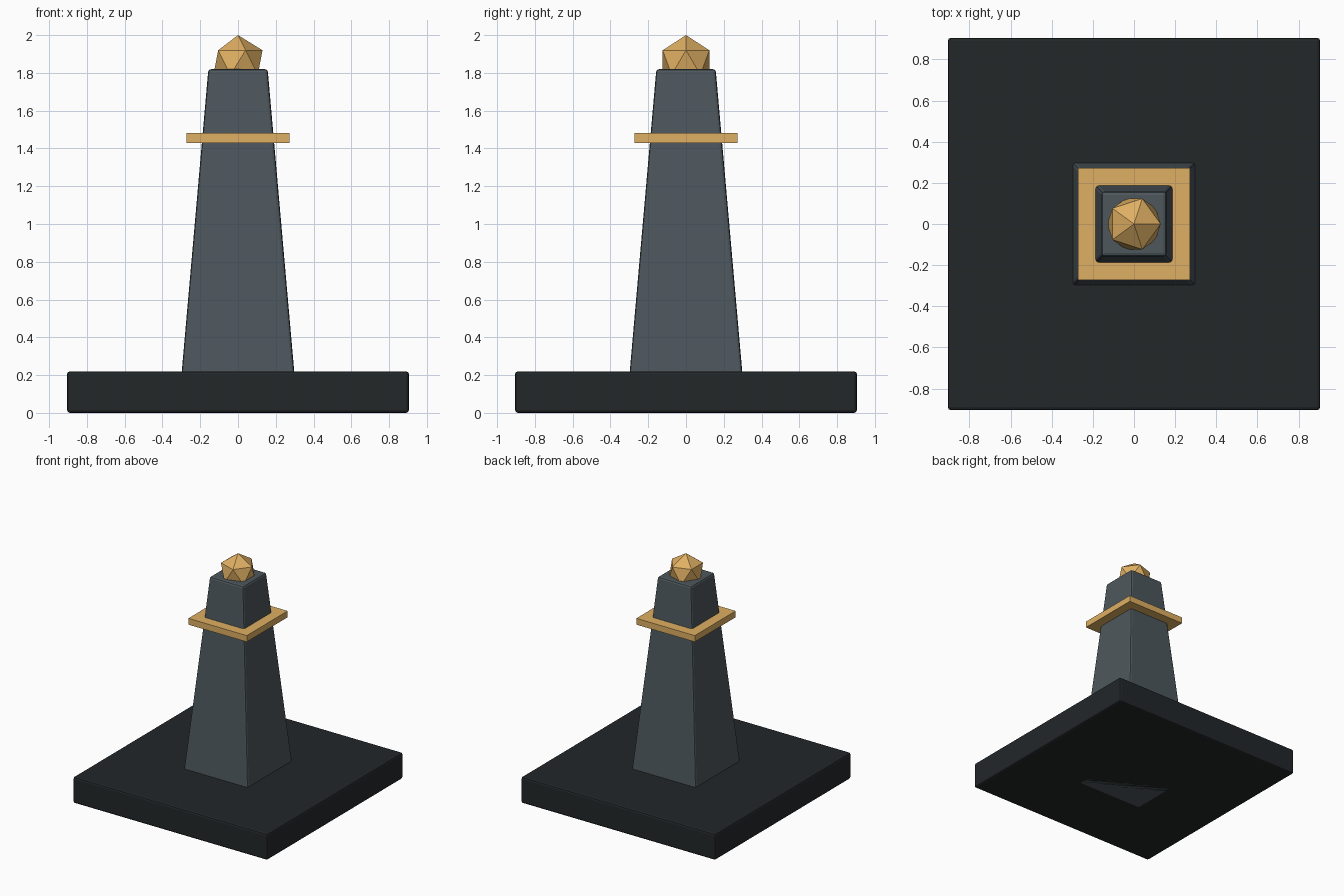
import bpy, bmesh

if "Cube" in bpy.data.objects:
    bpy.data.objects.remove(bpy.data.objects["Cube"])

def material(name, rgb):
    m = bpy.data.materials.new(name)
    m.diffuse_color = (*rgb, 1)
    m.use_nodes = True
    m.node_tree.nodes["Principled BSDF"].inputs["Base Color"].default_value = m.diffuse_color
    return m

dark = material("dark_stone", (0.016, 0.020, 0.022))
slate = material("slate", (0.075, 0.095, 0.108))
gold = material("gold", (0.74, 0.43, 0.125))

def block(name, bottom, top, z0, z1, mat, bevel=0):
    """Square block, optionally tapered, given by its half widths."""
    bm = bmesh.new()
    bmesh.ops.create_cube(bm, size=2)
    for v in bm.verts:
        half, z = (top, z1) if v.co.z > 0 else (bottom, z0)
        v.co = (v.co.x * half, v.co.y * half, z)
    mesh = bpy.data.meshes.new(name)
    bm.to_mesh(mesh)
    bm.free()
    ob = bpy.data.objects.new(name, mesh)
    bpy.context.collection.objects.link(ob)
    mesh.materials.append(mat)
    if bevel:
        mod = ob.modifiers.new("bevel", "BEVEL")
        mod.width = bevel
        mod.segments = 2
    return ob

# Plinth, tapered shaft running down through it, and flat collar
block("plinth", 0.905, 0.905, 0, 0.22, dark, 0.015)
block("tapered_shaft", 0.317, 0.157, 0, 1.82, slate, 0.015)
block("collar", 0.272, 0.272, 1.43, 1.483, gold)

# Faceted finial sunk into the shaft top
bpy.ops.mesh.primitive_ico_sphere_add(subdivisions=1, radius=0.145, location=(0, 0, 1.855))
finial = bpy.context.object
finial.name = "finial"
finial.data.materials.append(gold)
